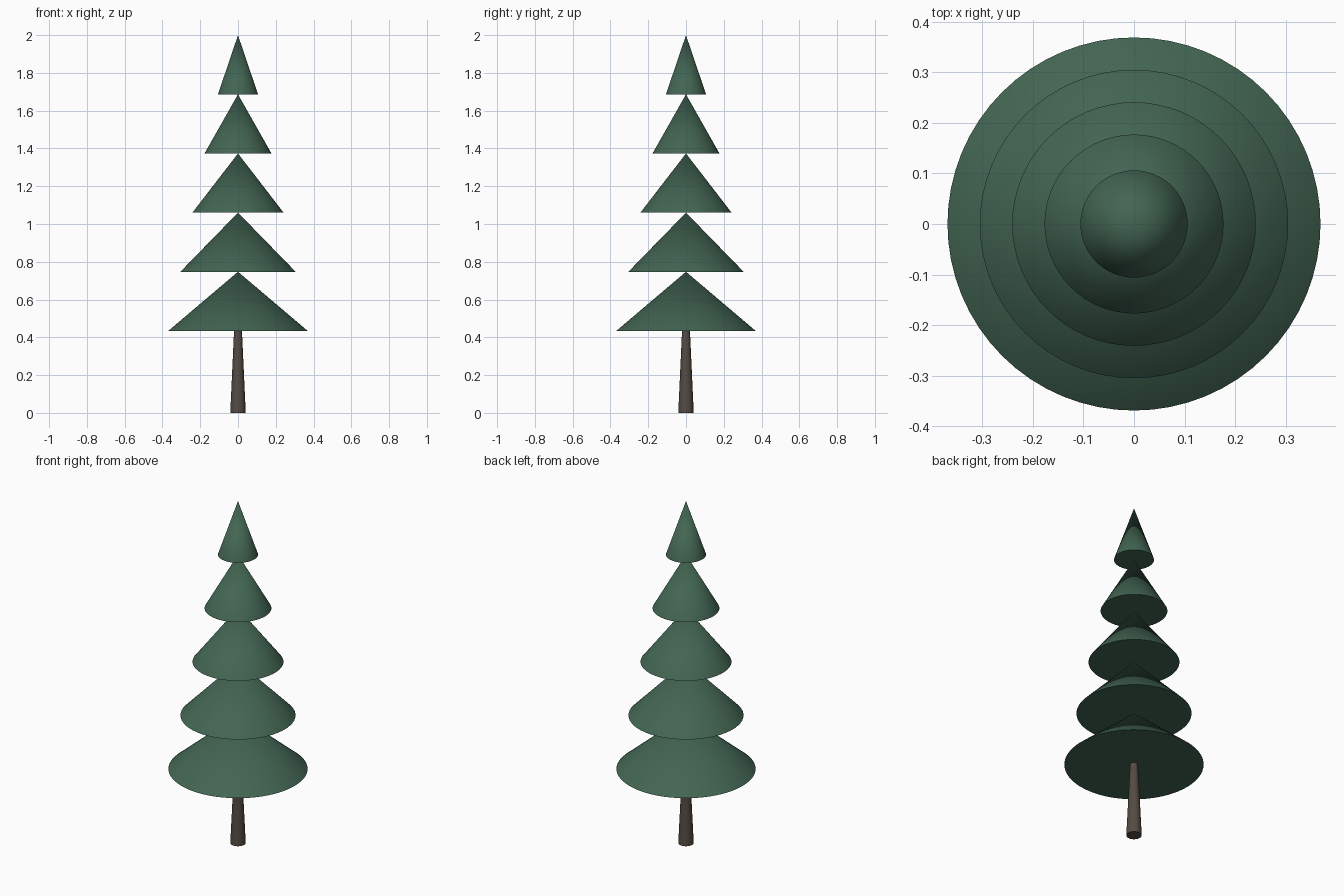
import bpy
import math

if "Cube" in bpy.data.objects:
    bpy.data.objects.remove(bpy.data.objects["Cube"])


def material(name, color):
    m = bpy.data.materials.new(name)
    m.diffuse_color = color
    m.use_nodes = True
    m.node_tree.nodes["Principled BSDF"].inputs["Base Color"].default_value = m.diffuse_color
    return m


def cone(name, r_bottom, r_top, z, height, sides, mat):
    bpy.ops.mesh.primitive_cone_add(vertices=sides, radius1=r_bottom, radius2=r_top,
                                    depth=height, location=(0, 0, z + height / 2))
    ob = bpy.context.object
    ob.name = name
    ob.data.materials.append(mat)
    bpy.ops.object.shade_smooth_by_angle(angle=math.radians(40))
    return ob


bark = material("bark", (0.09, 0.07, 0.055, 1))
needles = material("needles", (0.055, 0.13, 0.085, 1))

# Tapered trunk
base = 0.434
cone("trunk", 0.041, 0.021, 0, base, 32, bark)

# Stacked foliage tiers, each tip touching the base of the next
radii = [0.369, 0.305, 0.241, 0.177, 0.106]
step = (2 - base) / len(radii)
for i, r in enumerate(radii):
    cone(f"foliage_tier_{i + 1}", r, 0, base + i * step, step, 64, needles)
